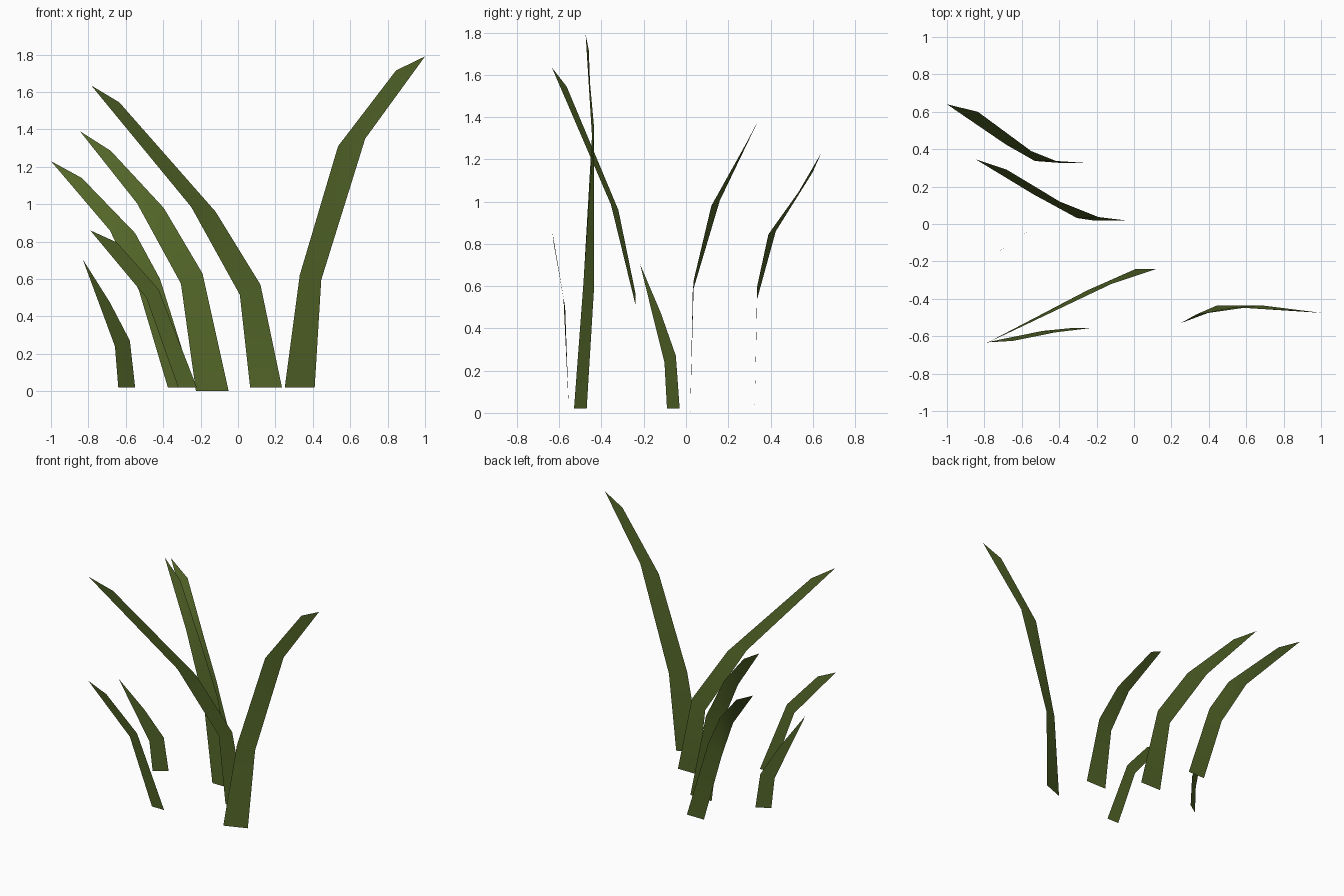
import bpy
import bmesh
import math

# Remove the default object only
default_cube = bpy.data.objects.get("Cube")
if default_cube:
    bpy.data.objects.remove(default_cube, do_unlink=True)


def make_material(name, colour):
    material = bpy.data.materials.new(name)
    material.use_nodes = True
    material.diffuse_color = colour
    shader = next(n for n in material.node_tree.nodes if n.type == 'BSDF_PRINCIPLED')
    shader.inputs["Base Color"].default_value = colour
    shader.inputs["Roughness"].default_value = 0.9
    return material


leaf_green = make_material("leaf_green", (0.085, 0.13, 0.021, 1))


def grass_blade(name, left_edge, right_edge, tip):
    """Flat ribbon between two edges; the longer edge carries the bent shoulder."""
    bm = bmesh.new()
    left = [bm.verts.new(point) for point in left_edge]
    right = [bm.verts.new(point) for point in right_edge]
    point = bm.verts.new(tip)
    levels = min(len(left), len(right))

    # Ribbon segments, all facing forward
    for i in range(levels - 1):
        bm.faces.new((left[i], right[i], right[i + 1], left[i + 1]))

    # Pointed end that includes the shoulder
    top = levels - 1
    bm.faces.new([left[top]] + right[top:] + [point] + left[levels:][::-1])

    mesh = bpy.data.meshes.new(name)
    bm.to_mesh(mesh)
    bm.free()
    mesh.materials.append(leaf_green)
    blade = bpy.data.objects.new(name, mesh)
    bpy.context.collection.objects.link(blade)

    # Soft shading along the gentle bends
    bpy.ops.object.select_all(action='DESELECT')
    blade.select_set(True)
    bpy.context.view_layer.objects.active = blade
    bpy.ops.object.shade_smooth_by_angle(angle=math.radians(40))
    return blade


# Tallest blade, leaning to the left side of the plant
grass_blade(
    "tall_left_blade",
    left_edge=[(.25, -.53, .02), (.33, -.485, .62), (.535, -.445, 1.31), (.845, -.46, 1.715)],
    right_edge=[(.41, -.47, .02), (.445, -.435, .595), (.68, -.435, 1.35)],
    tip=(1, -.475, 1.79),
)

# Long blade arching forward and to the right
grass_blade(
    "long_front_blade",
    left_edge=[(.065, -.24, .02), (.01, -.24, .515), (-.25, -.355, .985)],
    right_edge=[(.235, -.24, .02), (.12, -.24, .57), (-.12, -.32, .96), (-.635, -.565, 1.545)],
    tip=(-.785, -.635, 1.635),
)

# Middle blade arching backward
grass_blade(
    "middle_blade",
    left_edge=[(-.225, .02, 0), (-.305, .032, .575), (-.54, .16, 1.005)],
    right_edge=[(-.05, .02, 0), (-.19, .037, .63), (-.397, .12, .98), (-.68, .29, 1.285)],
    tip=(-.845, .345, 1.39),
)

# Rear blade arching backward
grass_blade(
    "rear_blade",
    left_edge=[(-.375, .325, .02), (-.53, .337, .54), (-.685, .425, .86)],
    right_edge=[(-.235, .325, .02), (-.417, .337, .6), (-.55, .39, .845), (-.835, .6, 1.14)],
    tip=(-1, .64, 1.23),
)

# Short blade at the front
grass_blade(
    "short_front_blade",
    left_edge=[(-.32, -.555, .02), (-.49, -.572, .5)],
    right_edge=[(-.22, -.555, .02), (-.425, -.58, .545), (-.647, -.625, .795)],
    tip=(-.79, -.633, .86),
)

# Smallest blade, standing in one upright plane
grass_blade(
    "small_side_blade",
    left_edge=[(-.64, -.09, .02), (-.658, -.102, .24)],
    right_edge=[(-.55, -.03, .02), (-.578, -.048, .27), (-.685, -.12, .475)],
    tip=(-.83, -.218, .705),
)
